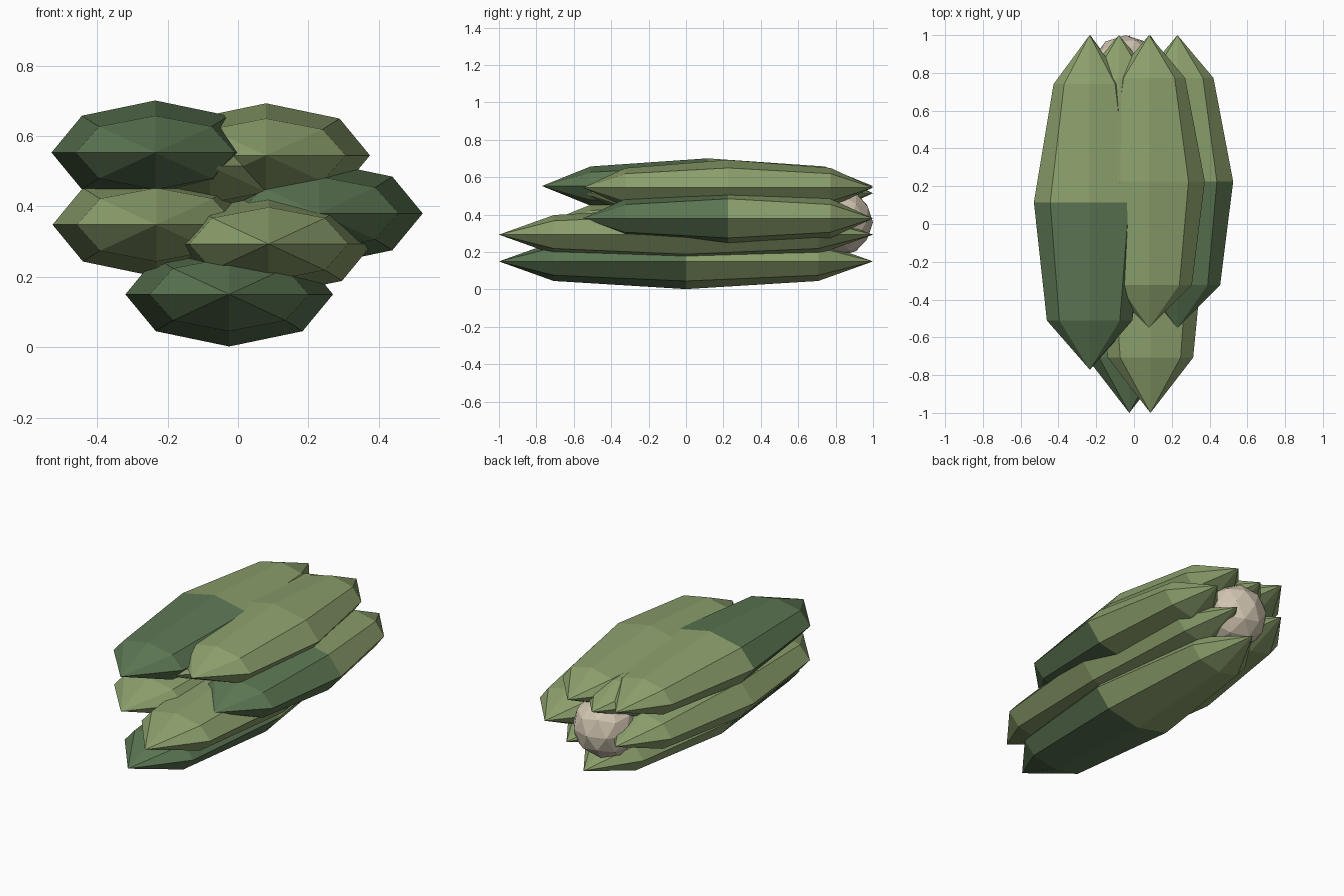
import bpy, bmesh
from math import radians
from mathutils import Matrix, Vector

if "Cube" in bpy.data.objects:
    bpy.data.objects.remove(bpy.data.objects["Cube"], do_unlink=True)


def material(name, colour):
    mat = bpy.data.materials.new(name)
    mat.use_nodes = True
    mat.diffuse_color = (*colour, 1)
    bsdf = mat.node_tree.nodes["Principled BSDF"]
    bsdf.inputs["Base Color"].default_value = (*colour, 1)
    bsdf.inputs["Roughness"].default_value = 0.9
    return mat


light_green = material("light_green", (0.26, 0.35, 0.15))
dark_green = material("dark_green", (0.105, 0.18, 0.085))
beige = material("beige", (0.64, 0.56, 0.44))

WIDTH, HEIGHT, TAPER = 0.295, 0.148, 0.12


def add_object(name, bm, mats):
    mesh = bpy.data.meshes.new(name)
    bm.to_mesh(mesh)
    bm.free()
    for mat in mats:
        mesh.materials.append(mat)
    obj = bpy.data.objects.new(name, mesh)
    bpy.context.collection.objects.link(obj)
    return obj


def pod(name, x, z, front, dark_front=False):
    """Flattened faceted pod with its tips along y, slimmer toward the back."""
    middle = (1 + front) / 2
    length = (1 - front) / 2
    bm = bmesh.new()
    bmesh.ops.create_uvsphere(bm, u_segments=8, v_segments=4, radius=1,
                              matrix=Matrix.Rotation(radians(-90), 4, "X"))
    # the front half of a ripe pod is dark
    for face in bm.faces:
        face.material_index = int(dark_front and face.calc_center_median().y < 0)
    for v in bm.verts:
        v.co.x *= WIDTH * (1 - TAPER * v.co.y)
        v.co.y *= length
        v.co.z *= HEIGHT
    bmesh.ops.translate(bm, verts=bm.verts, vec=Vector((x, middle, z)))
    add_object(name, bm, [light_green, dark_green])


# Stacked pods, all meeting the same plane at the back
pod("bottom_pod", -0.025, 0.15, -1.0, True)
pod("lower_left_pod", 0.087, 0.293, -1.0)
pod("lower_right_pod", -0.232, 0.348, -0.77)
pod("middle_left_pod", 0.23, 0.38, -0.55, True)
pod("inner_pod", -0.08, 0.515, -0.55)
pod("upper_left_pod", 0.08, 0.545, -0.55)
pod("upper_right_pod", -0.235, 0.553, -0.77, True)

# Stem knob holding the pods together
bm = bmesh.new()
bmesh.ops.create_icosphere(bm, subdivisions=2, radius=0.182,
                           matrix=Matrix.Translation((-0.045, 0.818, 0.36)))
add_object("stem_knob", bm, [beige])
